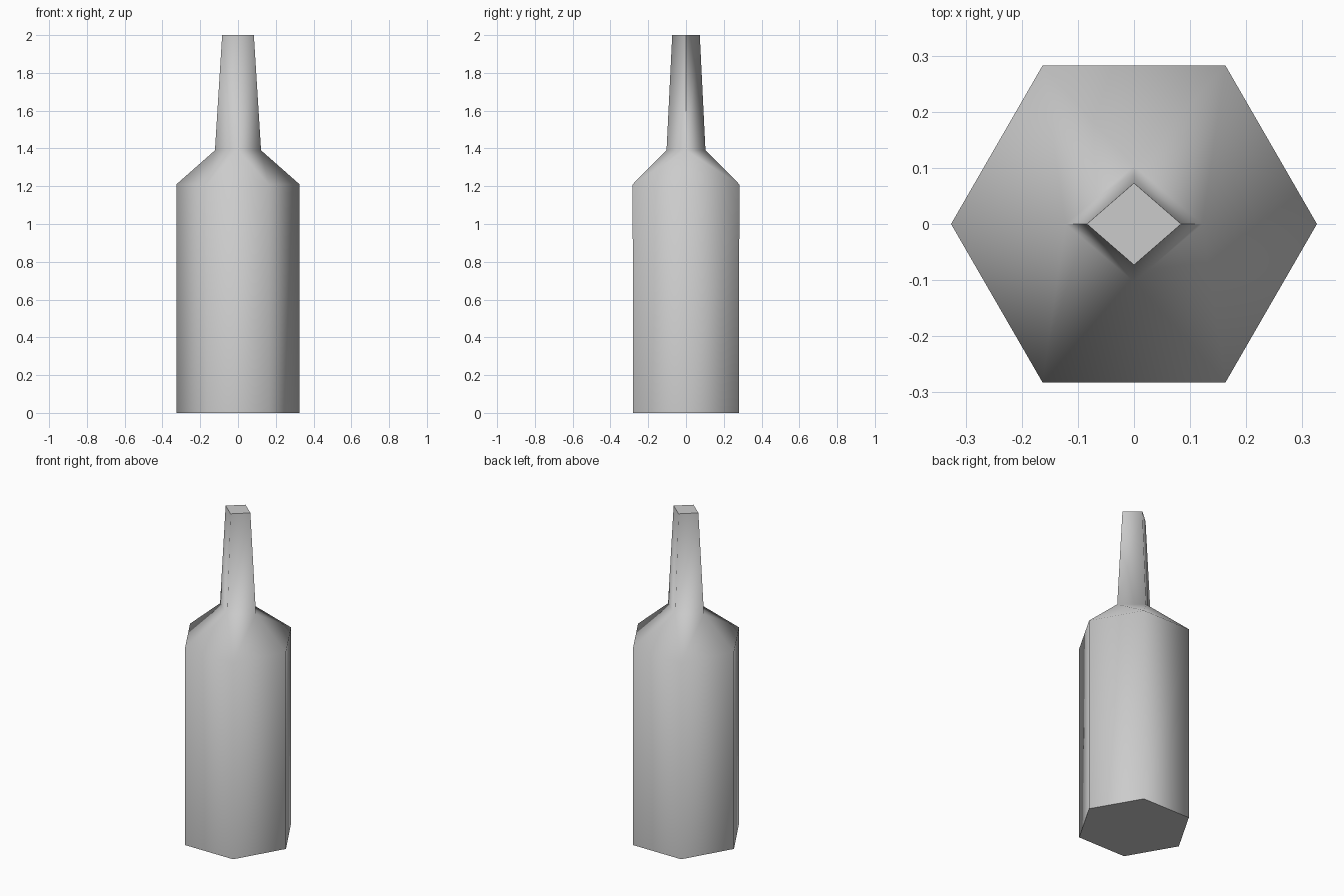
import bpy, bmesh, math

if "Cube" in bpy.data.objects:
    bpy.data.objects.remove(bpy.data.objects["Cube"])

bm = bmesh.new()


def ring(sides, rx, ry, z):
    """Ring of vertices starting on +x."""
    return [bm.verts.new((rx * math.cos(math.tau * i / sides),
                          ry * math.sin(math.tau * i / sides), z))
            for i in range(sides)]


def bridge(low, high):
    n = len(low)
    for i in range(n):
        j = (i + 1) % n
        bm.faces.new((low[i], low[j], high[j], high[i]))


# hexagonal body and four-sided neck
base = ring(6, 0.326, 0.324, 0)
shoulder = ring(6, 0.326, 0.326, 1.21)
neck = ring(4, 0.122, 0.103, 1.39)
mouth = ring(4, 0.084, 0.073, 2.0)
bridge(base, shoulder)
bridge(neck, mouth)

# shoulder from six sides to four
h, d = shoulder, neck
for tri in ((h[0], h[1], d[0]), (h[1], d[1], d[0]), (h[1], h[2], d[1]),
            (h[2], d[2], d[1]), (h[2], h[3], d[2]), (h[3], h[4], d[2]),
            (h[4], d[3], d[2]), (h[4], h[5], d[3]), (h[5], d[0], d[3]),
            (h[5], h[0], d[0])):
    bm.faces.new(tri)

# flat end caps
bm.faces.new(base[::-1])
bm.faces.new(mouth)
bmesh.ops.recalc_face_normals(bm, faces=bm.faces)

mesh = bpy.data.meshes.new("bottle")
bm.to_mesh(mesh)
bm.free()
bottle = bpy.data.objects.new("bottle", mesh)
bpy.context.collection.objects.link(bottle)
bpy.context.view_layer.objects.active = bottle
bottle.select_set(True)
bpy.ops.object.shade_smooth_by_angle(angle=math.radians(84))
